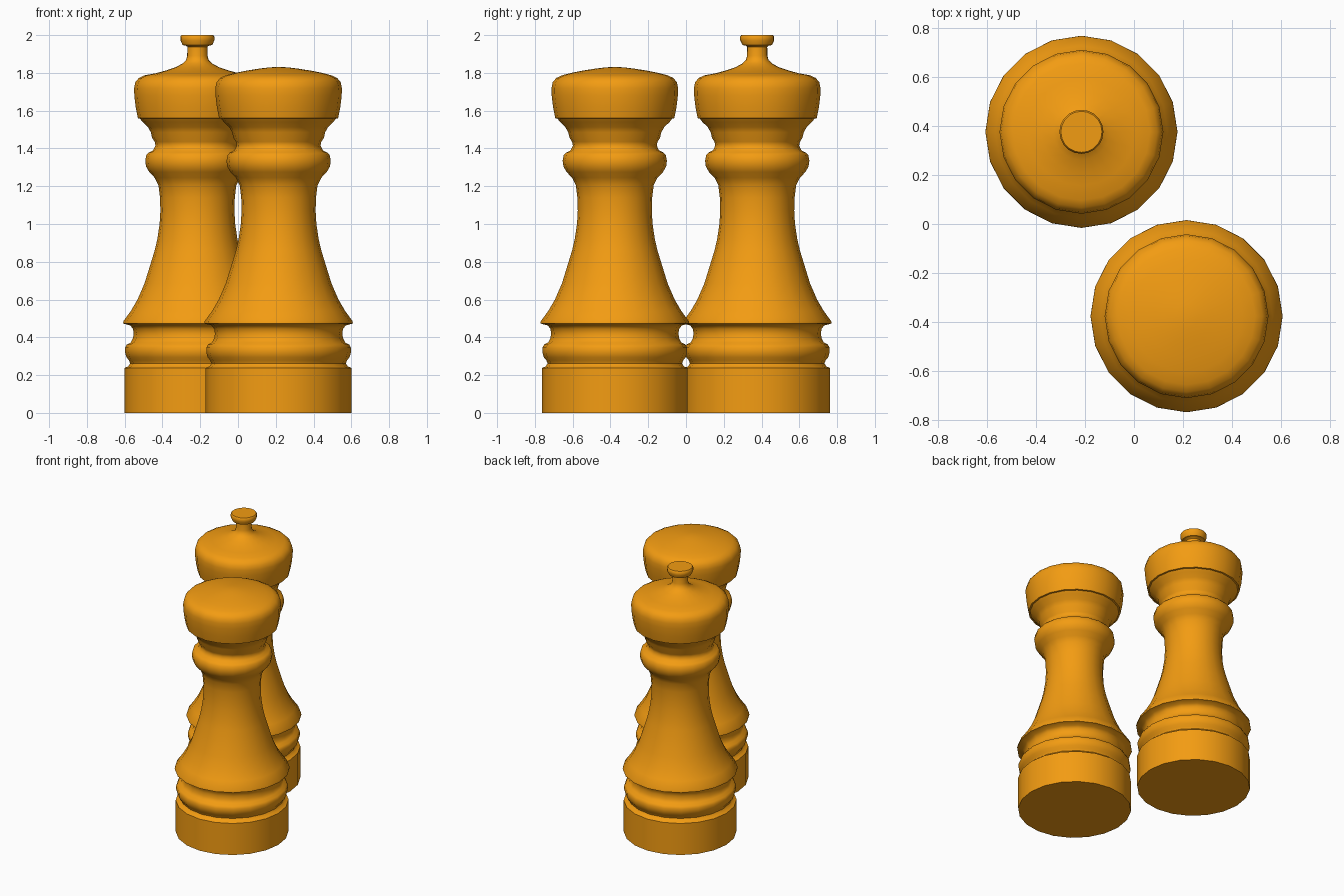
import bpy, bmesh
from math import sin, cos, tau, radians

SIDES = 20

wood = bpy.data.materials.new("orange_wood")
wood.diffuse_color = (0.896, 0.332, 0.006, 1)

# Profiles as (radius, height), bottom to top
BODY = [(0, 0), (.386, 0), (.386, .238), (.366, .246), (.356, .262), (.362, .278),
        (.376, .295), (.383, .32), (.383, .345), (.374, .362), (.352, .373),
        (.341, .395), (.337, .42), (.341, .445), (.355, .463), (.393, .473),
        (.392, .485), (.352, .54), (.317, .60), (.28, .685), (.249, .785),
        (.226, .86), (.212, .92), (.200, 1.0), (.196, 1.07), (.198, 1.14),
        (.206, 1.205), (.226, 1.245), (.255, 1.275), (.272, 1.305),
        (.276, 1.335), (.270, 1.365), (.258, 1.378), (.234, 1.39), (.222, 1.415)]

CAP_SIDE = [(.222, 1.415), (.226, 1.435), (.240, 1.457), (.246, 1.485),
            (.262, 1.513), (.290, 1.54), (.304, 1.558), (.315, 1.56), (.327, 1.62),
            (.334, 1.68), (.335, 1.72), (.329, 1.75), (.310, 1.773), (.28, 1.787)]

SALT_TOP = [(.23, 1.800), (.17, 1.812), (.10, 1.823), (.05, 1.829), (0, 1.832)]

PEPPER_TOP = [(.22, 1.798), (.165, 1.813), (.115, 1.83), (.078, 1.85), (.060, 1.868),
              (.054, 1.89), (.053, 1.938), (.062, 1.945), (.078, 1.947), (.090, 1.972),
              (.090, 1.992), (.084, 2.0), (0, 2.0)]


def lathe(name, profile, x, y):
    """Revolve a profile about the vertical axis at (x, y)."""
    bm = bmesh.new()
    rings = []
    for r, z in profile:
        n = SIDES if r else 1
        rings.append([bm.verts.new((r * cos(tau * i / n), r * sin(tau * i / n), z))
                      for i in range(n)])
    for a, b in zip(rings, rings[1:]):
        for i in range(SIDES):
            j = (i + 1) % SIDES
            quad = [a[i % len(a)], a[j % len(a)], b[j % len(b)], b[i % len(b)]]
            bm.faces.new(list(dict.fromkeys(quad)))
    bmesh.ops.recalc_face_normals(bm, faces=bm.faces)
    mesh = bpy.data.meshes.new(name)
    bm.to_mesh(mesh)
    bm.free()
    mesh.materials.append(wood)
    ob = bpy.data.objects.new(name, mesh)
    ob.location = (x, y, 0)
    bpy.context.collection.objects.link(ob)
    bpy.ops.object.select_all(action='DESELECT')
    ob.select_set(True)
    bpy.context.view_layer.objects.active = ob
    bpy.ops.object.shade_smooth_by_angle(angle=radians(40))


# Two mills: a plain rounded one in front, one with a knob behind
for kind, top, x, y in (("salt", SALT_TOP, .215, -.377), ("pepper", PEPPER_TOP, -.215, .377)):
    lathe(kind + "_mill", BODY + CAP_SIDE[1:] + top, x, y)
